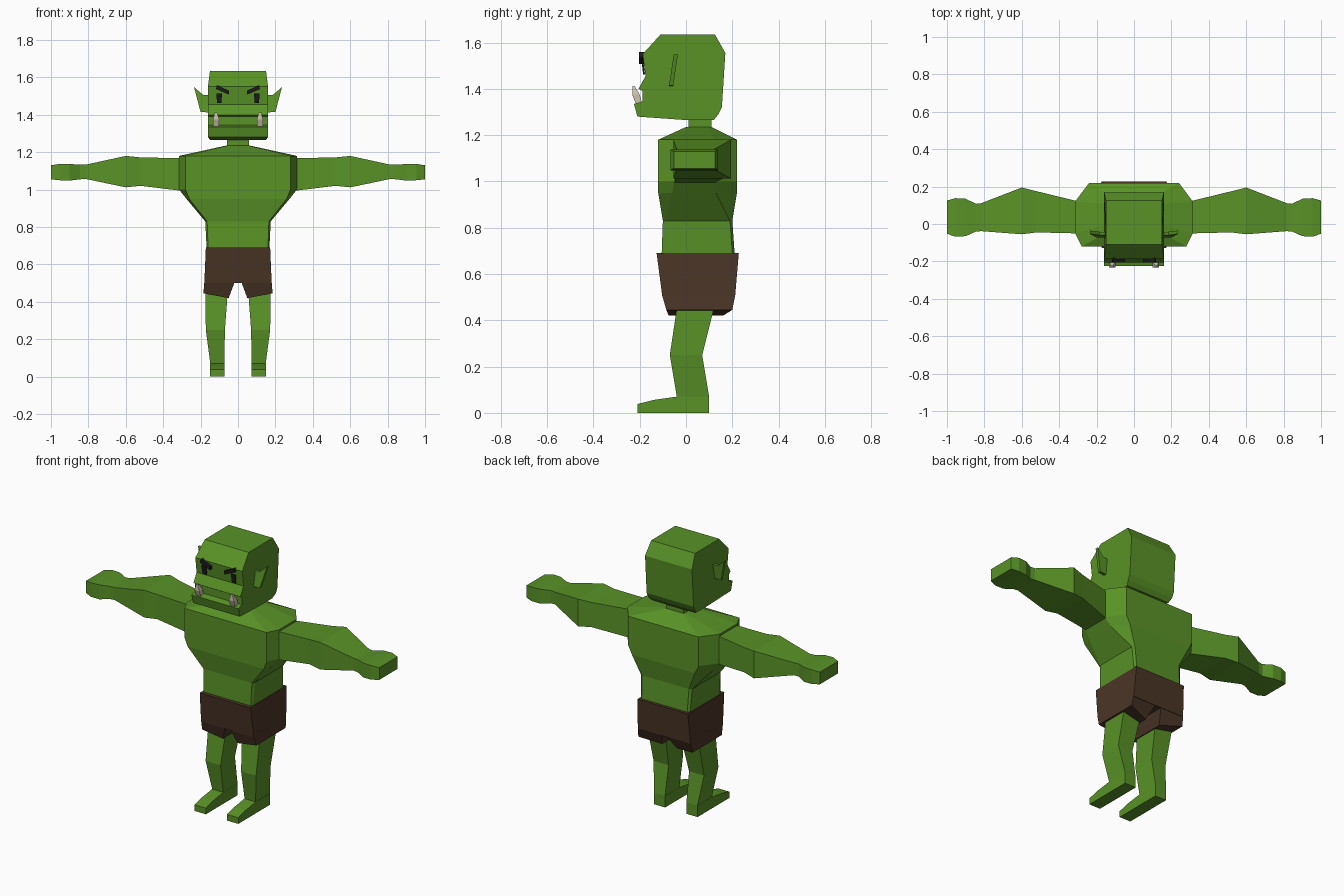
import bpy, bmesh


def material(name, rgb):
    m = bpy.data.materials.new(name)
    m.diffuse_color = (*rgb, 1)
    return m


GREEN = material("green skin", (0.1, 0.29, 0.02))
BROWN = material("brown cloth", (0.07, 0.036, 0.02))
BLACK = material("black", (0.011, 0.011, 0.012))
IVORY = material("ivory", (0.62, 0.56, 0.42))


def loft(name, rings, mat, mirror=False):
    """Skin a list of equal-length point rings and cap both ends."""
    bm = bmesh.new()
    loops = [[bm.verts.new(p) for p in r] for r in rings]
    n = len(loops[0])
    for a, b in zip(loops, loops[1:]):
        for i in range(n):
            j = (i + 1) % n
            bm.faces.new((a[i], a[j], b[j], b[i]))
    bm.faces.new(loops[0][::-1])
    bm.faces.new(loops[-1])
    bmesh.ops.recalc_face_normals(bm, faces=bm.faces)
    me = bpy.data.meshes.new(name)
    bm.to_mesh(me)
    bm.free()
    me.materials.append(mat)
    ob = bpy.data.objects.new(name, me)
    bpy.context.collection.objects.link(ob)
    if mirror:
        ob.modifiers.new("mirror", 'MIRROR').use_mirror_merge = False
    return ob


def rect_z(z, x0, x1, y0, y1):
    return [(x0, y0, z), (x1, y0, z), (x1, y1, z), (x0, y1, z)]


def rect_x(x, y0, y1, z0, z1):
    return [(x, y0, z0), (x, y1, z0), (x, y1, z1), (x, y0, z1)]


def torso_ring(z, front, side, back, y0, y1, y2, y3):
    half = [(front, y0), (side, y1), (side, y2), (back, y3)]
    return [(x, y, z) for x, y in half] + [(-x, y, z) for x, y in half[::-1]]


# Torso with sloping shoulders
loft("torso", [torso_ring(*r) for r in (
    (0.60, 0.155, 0.165, 0.155, -0.09, -0.075, 0.18, 0.19),
    (0.69, 0.160, 0.168, 0.155, -0.105, -0.09, 0.20, 0.21),
    (0.83, 0.165, 0.175, 0.160, -0.10, -0.085, 0.19, 0.20),
    (0.95, 0.260, 0.275, 0.215, -0.12, -0.06, 0.13, 0.22),
    (1.00, 0.280, 0.315, 0.240, -0.12, -0.05, 0.12, 0.22),
    (1.18, 0.280, 0.315, 0.240, -0.12, -0.05, 0.12, 0.22),
    (1.235, 0.055, 0.065, 0.055, 0.00, 0.02, 0.10, 0.11))], GREEN)
loft("neck", [rect_z(z, -0.06, 0.06, 0.01, 0.11) for z in (1.2, 1.29)], GREEN)

# Head: side profile (y, z) extruded across, narrowed at the crown and base
profile = [(-0.21, 1.28), (-0.225, 1.335), (-0.188, 1.345), (-0.188, 1.39),
           (-0.205, 1.40), (-0.175, 1.455), (-0.187, 1.55), (-0.11, 1.635),
           (0.125, 1.635), (0.17, 1.555), (0.155, 1.32), (0.14, 1.29),
           (0.12, 1.265), (0.0, 1.265)]


def head_width(z):
    return 0.15 if z > 1.6 or z < 1.27 else 0.16


loft("head", [[(s * head_width(z), y, z) for y, z in profile]
              for s in (-1, 1)], GREEN)

# Ears
ear = [(0.15, 1.505), (0.185, 1.505), (0.235, 1.548), (0.2, 1.415), (0.15, 1.412)]
loft("ear", [[(x, y0 + 0.15 * (z - 1.415), z) for x, z in ear]
             for y0 in (-0.073, -0.055)], GREEN, True)

# Eyes and slanted brows
eye = [(0.088, 1.462), (0.112, 1.462), (0.116, 1.515), (0.086, 1.515)]
loft("eye", [[(x, y - 0.12 * (z - 1.46), z) for x, z in eye]
             for y in (-0.185, -0.177)], BLACK, True)
brow = [(0.05, 1.508), (0.118, 1.538), (0.112, 1.558), (0.047, 1.528)]
loft("brow", [[(x, y, z) for x, z in brow] for y in (-0.204, -0.18)], BLACK, True)

# Tusks
loft("tusk", [rect_z(1.338, 0.102, 0.134, -0.218, -0.19),
              rect_z(1.375, 0.100, 0.134, -0.232, -0.20),
              rect_z(1.412, 0.112, 0.124, -0.231, -0.222)], IVORY, True)

# Arms and mitten hands
loft("arm", [rect_x(*r) for r in (
    (0.27, -0.05, 0.11, 0.99, 1.17),
    (0.315, -0.05, 0.125, 0.995, 1.168),
    (0.52, -0.045, 0.175, 1.02, 1.172),
    (0.60, -0.055, 0.195, 1.012, 1.18),
    (0.82, -0.038, 0.11, 1.058, 1.132))], GREEN, True)
loft("hand", [rect_x(*r) for r in (
    (0.81, -0.038, 0.112, 1.057, 1.133),
    (0.845, -0.04, 0.108, 1.055, 1.133),
    (0.90, -0.065, 0.135, 1.048, 1.137),
    (0.955, -0.068, 0.138, 1.05, 1.137),
    (1.0, -0.052, 0.125, 1.055, 1.13))], GREEN, True)

# Legs and feet
loft("leg", [rect_z(*r) for r in (
    (0.55, 0.04, 0.172, -0.03, 0.14),
    (0.45, 0.055, 0.175, -0.04, 0.12),
    (0.25, 0.07, 0.172, -0.07, 0.07),
    (0.07, 0.073, 0.148, -0.04, 0.10))], GREEN, True)
foot = [(-0.21, 0), (-0.21, 0.038), (-0.14, 0.056), (-0.04, 0.07), (0.10, 0.07), (0.10, 0)]
loft("foot", [[(x, y, z) for y, z in foot] for x in (0.072, 0.149)], GREEN, True)

# Shorts: waist part and two leg openings
loft("shorts", [rect_z(0.69, -0.172, 0.172, -0.127, 0.228),
                rect_z(0.50, -0.18, 0.18, -0.102, 0.212)], BROWN)
cuff = [(0.05, -0.075, 0.42), (0.185, -0.085, 0.445),
        (0.185, 0.20, 0.445), (0.05, 0.16, 0.42)]
loft("shorts_leg", [rect_z(0.505, 0.018, 0.18, -0.102, 0.212), cuff], BROWN, True)
